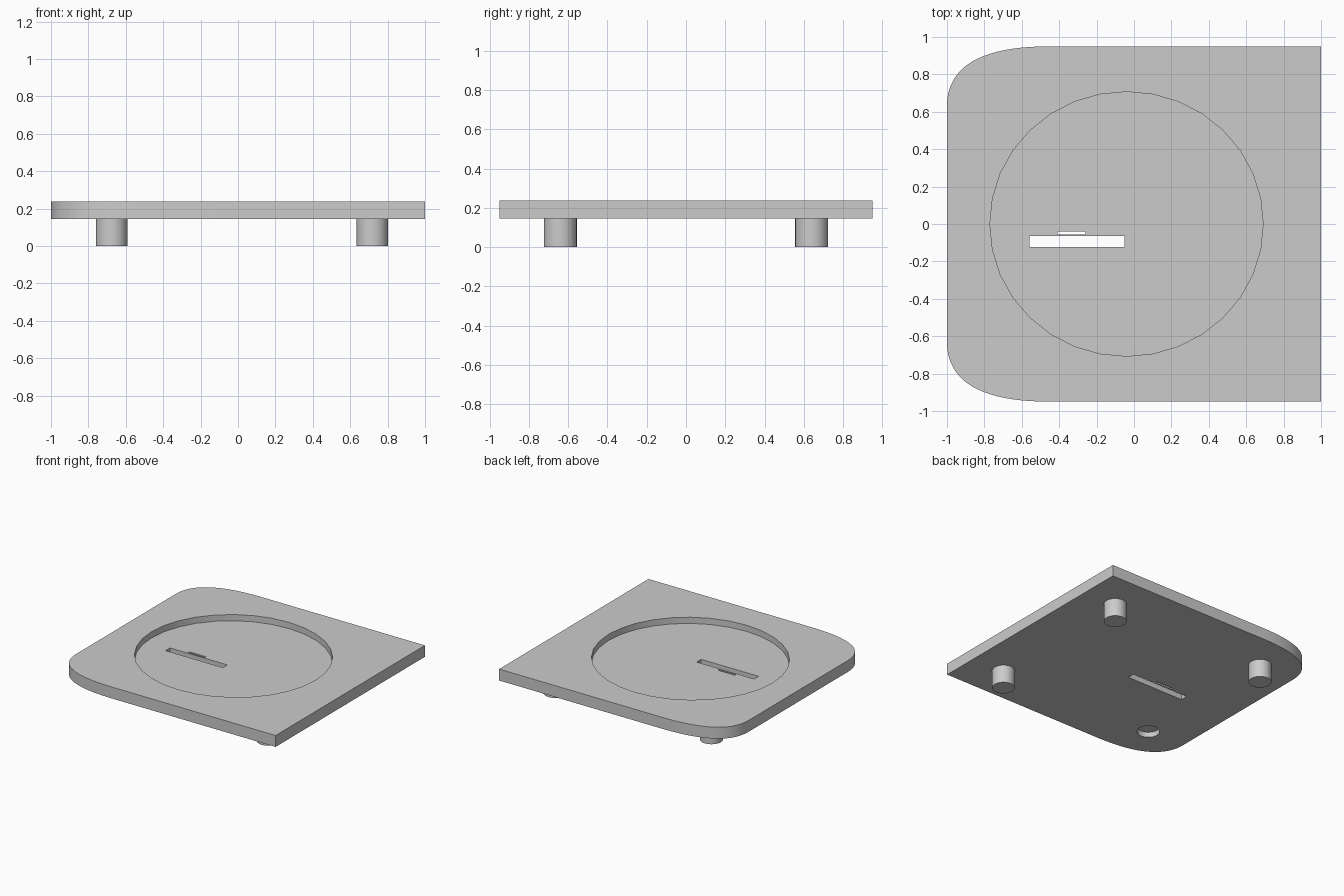
import bpy
import bmesh
from mathutils import Vector

cube = bpy.data.objects.get("Cube")
if cube:
    bpy.data.objects.remove(cube, do_unlink=True)

BOTTOM, TOP, FLOOR = 0.145, 0.237, 0.187
HALF_X, HALF_Y = 1.0, 0.95
LEG_RADIUS = 0.084

grey = bpy.data.materials.new("plain grey")
grey.use_nodes = True
colour = (0.6, 0.6, 0.6, 1)
grey.diffuse_color = colour
grey.node_tree.nodes["Principled BSDF"].inputs["Base Color"].default_value = colour


def finish(name, bm):
    mesh = bpy.data.meshes.new(name)
    bmesh.ops.recalc_face_normals(bm, faces=bm.faces)
    bm.to_mesh(mesh)
    bm.free()
    mesh.materials.append(grey)
    obj = bpy.data.objects.new(name, mesh)
    bpy.context.collection.objects.link(obj)
    return obj


def prism(name, outline, low, high):
    bm = bmesh.new()
    face = bm.faces.new([bm.verts.new((x, y, low)) for x, y in outline])
    side = bmesh.ops.extrude_face_region(bm, geom=[face])["geom"]
    verts = [v for v in side if isinstance(v, bmesh.types.BMVert)]
    bmesh.ops.translate(bm, verts=verts, vec=(0, 0, high - low))
    return finish(name, bm)


def cylinder(name, x, y, radius, low, high, stretch=1.0):
    bm = bmesh.new()
    bmesh.ops.create_cone(bm, cap_ends=True, segments=32, radius1=radius,
                          radius2=radius, depth=high - low)
    bmesh.ops.scale(bm, verts=bm.verts, vec=(stretch, 1, 1))
    bmesh.ops.translate(bm, verts=bm.verts, vec=(x, y, (low + high) / 2))
    return finish(name, bm)


def slot(name, x0, x1, y0, y1):
    return prism(name, [(x0, y0), (x1, y0), (x1, y1), (x0, y1)], 0, 1)


def select_only(obj):
    bpy.ops.object.select_all(action="DESELECT")
    obj.select_set(True)
    bpy.context.view_layer.objects.active = obj


def smooth(obj):
    select_only(obj)
    bpy.ops.object.shade_smooth_by_angle(angle=0.5)


# Plate outline: softly curved corners on one end, square on the other
start, corner, end = Vector((-1, 0.63)), Vector((-1, HALF_Y)), Vector((-0.45, HALF_Y))
steps = 20
curve = []
for i in range(steps + 1):
    t = i / steps
    curve.append(start * (1 - t) ** 2 + corner * 2 * t * (1 - t) + end * t * t)
outline = [(p.x, p.y) for p in curve] + [(HALF_X, HALF_Y), (HALF_X, -HALF_Y)]
outline += [(p.x, -p.y) for p in reversed(curve)]
plate = prism("plate", outline, BOTTOM, TOP)

# Round recess, two through slots and the empty leg socket
cutters = [
    cylinder("recess_cutter", -0.04, 0, 0.707, FLOOR, 1, stretch=1.033),
    slot("long_slot_cutter", -0.56, -0.05, -0.122, -0.065),
    slot("short_slot_cutter", -0.408, -0.258, -0.055, -0.039),
    cylinder("socket_cutter", -0.675, -0.64, LEG_RADIUS, 0, FLOOR),
]
for cutter in cutters:
    cutter.hide_render = True
    cut = plate.modifiers.new("cut", "BOOLEAN")
    cut.operation = "DIFFERENCE"
    cut.solver = "EXACT"
    cut.object = cutter
    select_only(plate)
    bpy.ops.object.modifier_apply(modifier=cut.name)
    bpy.data.objects.remove(cutter, do_unlink=True)
smooth(plate)

# Three round legs
for name, x, y in (("back_right_leg", -0.675, 0.64),
                   ("back_left_leg", 0.718, 0.64),
                   ("front_left_leg", 0.718, -0.64)):
    smooth(cylinder(name, x, y, LEG_RADIUS, 0, BOTTOM))
